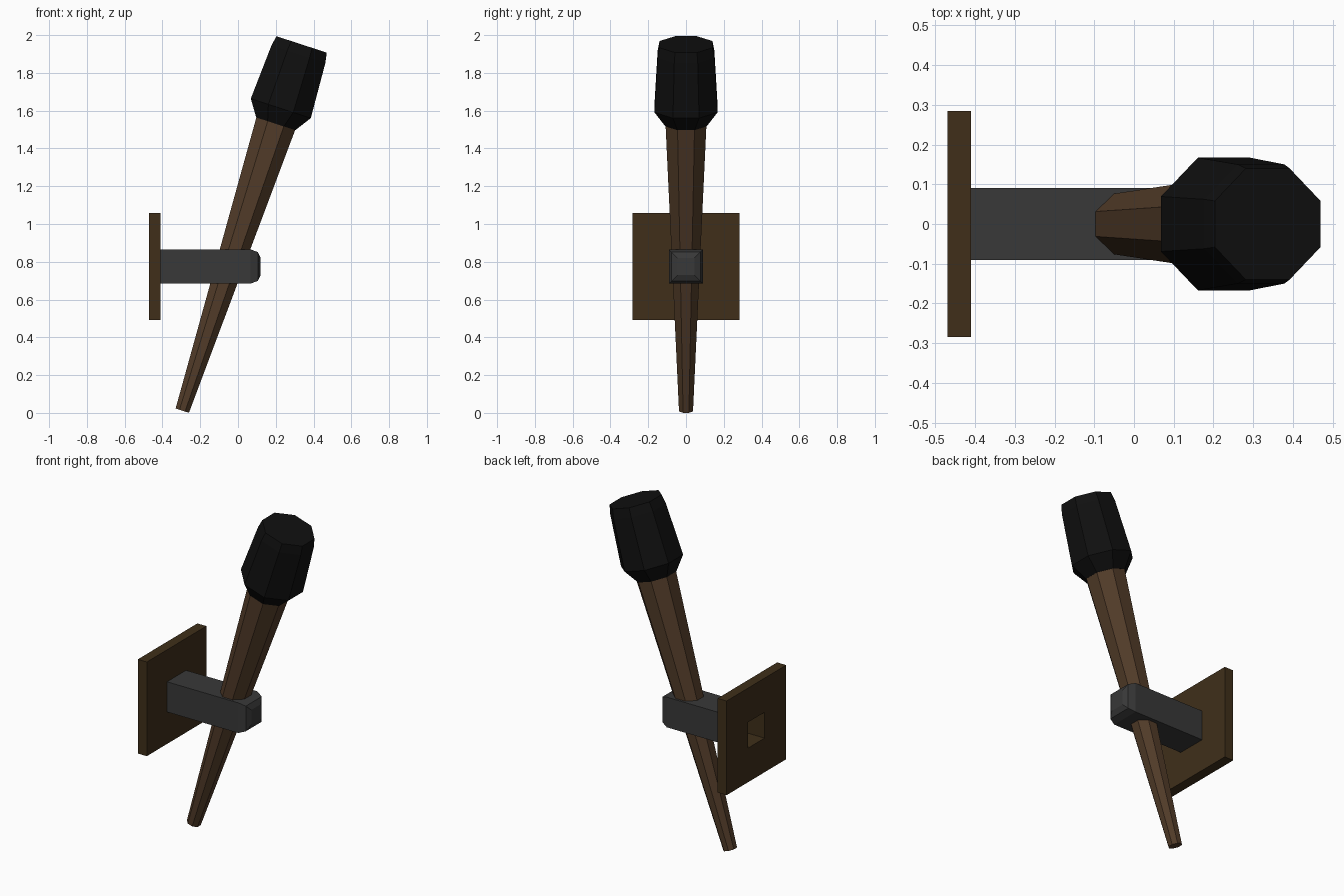
import bpy, bmesh, math
from mathutils import Matrix, Vector

if "Cube" in bpy.data.objects:
    bpy.data.objects.remove(bpy.data.objects["Cube"])


def finish(name, bm, color):
    bmesh.ops.recalc_face_normals(bm, faces=bm.faces)
    me = bpy.data.meshes.new(name)
    bm.to_mesh(me)
    bm.free()
    mat = bpy.data.materials.new(name + "_colour")
    mat.diffuse_color = (*color, 1)
    mat.use_nodes = True
    mat.node_tree.nodes["Principled BSDF"].inputs["Base Color"].default_value = mat.diffuse_color
    me.materials.append(mat)
    ob = bpy.data.objects.new(name, me)
    bpy.context.collection.objects.link(ob)
    return ob


def loft(sections, sides, matrix, caps=(True, True), bm=None):
    """Polygon rings (position, half width across flats) stacked along local z."""
    bm = bm or bmesh.new()
    step = 2 * math.pi / sides
    rings = []
    for pos, half in sections:
        r = half / math.cos(step / 2)
        rings.append([bm.verts.new(matrix @ Vector((r * math.cos(step * (i + .5)),
                                                    r * math.sin(step * (i + .5)), pos)))
                      for i in range(sides)])
    for a, b in zip(rings, rings[1:]):
        for i in range(sides):
            j = (i + 1) % sides
            bm.faces.new((a[i], a[j], b[j], b[i]))
    if caps[0]:
        bm.faces.new(rings[0][::-1])
    if caps[1]:
        bm.faces.new(rings[-1])
    return bm


# Tilted torch: handle and charred head share one leaning axis
lean = Matrix.Translation((-0.295, 0, 0.012)) @ Matrix.Rotation(math.radians(18.05), 4, 'Y')
finish("handle", loft([(0, .037), (1.6, .108)], 8, lean), (.085, .045, .022))
finish("torch_head", loft([(1.597, .109), (1.683, .167), (1.985, .15), (2.039, .14)], 8, lean),
       (.005, .005, .005))

# Square bracket arm with a blunted tip, running along x, open at the wall end
arm = Matrix.Translation((0, 0, .775)) @ Matrix.Rotation(math.pi / 2, 4, 'Y')
finish("bracket_arm", loft([(-.41, .091), (.065, .091), (.105, .076), (.12, .045)], 4, arm,
                           caps=(False, True)), (.04, .04, .04))

# Wall plate with a square socket in its back, reaching into the arm
finish("wall_plate", loft([(-.41, .091), (-.41, .284), (-.47, .284), (-.47, .078), (-.29, .078)],
                          4, arm, caps=(False, True)), (.05, .028, .01))
